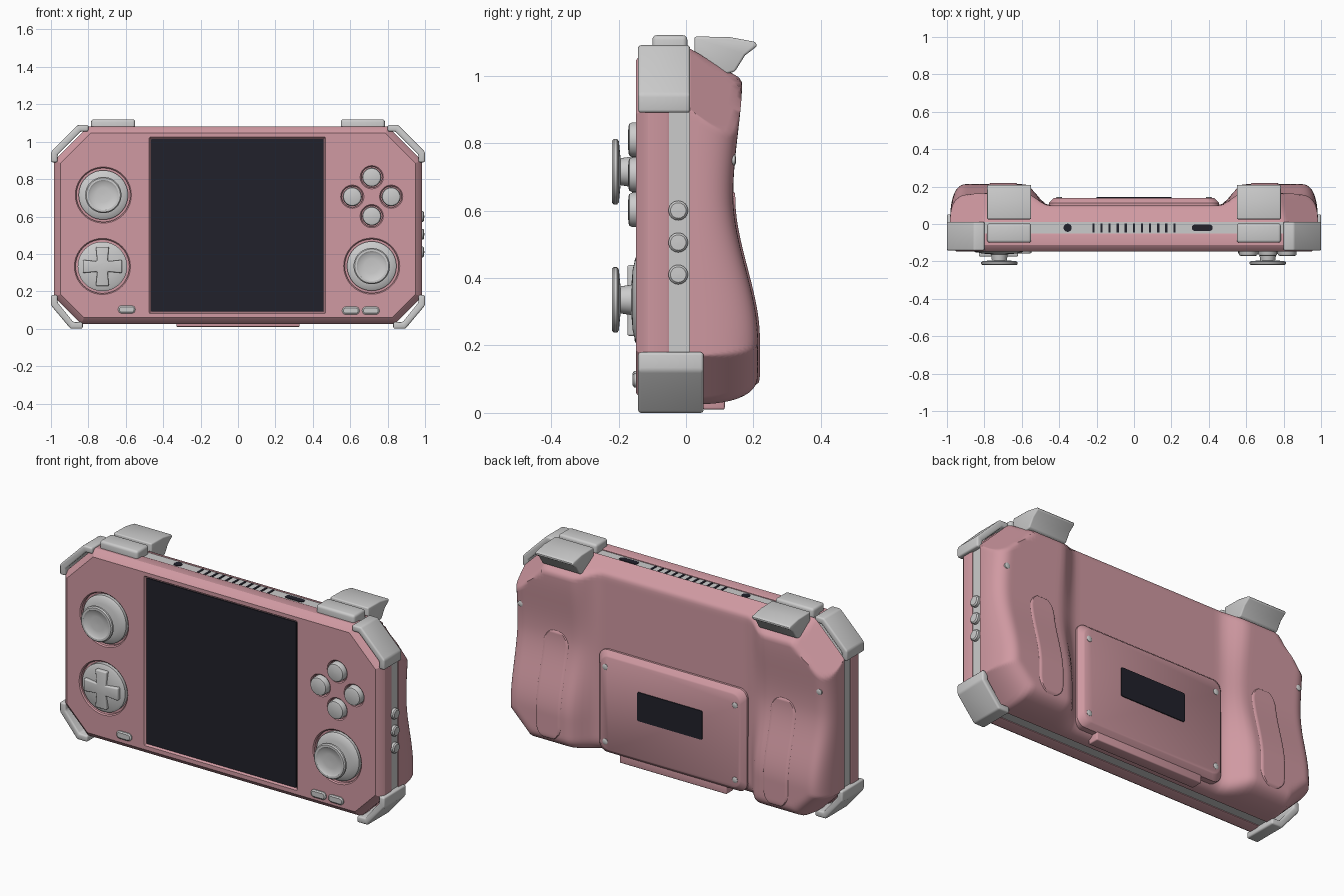
import bpy, bmesh, math
from mathutils import Vector, Matrix

cube = bpy.data.objects.get("Cube")
if cube:
    bpy.data.objects.remove(cube, do_unlink=True)


def material(name, rgb):
    m = bpy.data.materials.new(name)
    m.use_nodes = True
    m.diffuse_color = (*rgb, 1)
    m.node_tree.nodes["Principled BSDF"].inputs["Base Color"].default_value = (*rgb, 1)
    return m


PINK = material("pink plastic", (0.63, 0.32, 0.36))
GREY = material("light grey plastic", (0.6, 0.6, 0.6))
DARK = material("dark glass", (0.015, 0.015, 0.024))

FRONT, BACK = Vector((0, -1, 0)), Vector((0, 1, 0))
SIDE, UP = Vector((1, 0, 0)), Vector((0, 0, 1))
FACE_Y = -0.148                                  # front face plane
HALF, TOP, BOTTOM, CUT_T, CUT_B = 0.983, 1.08, 0.025, 0.18, 0.145


def finish(bm, name, mat, bevel=0.0, angle=35):
    bmesh.ops.recalc_face_normals(bm, faces=bm.faces)
    if bevel:
        sharp = [e for e in bm.edges if e.calc_face_angle(0) > math.radians(30)]
        bmesh.ops.bevel(bm, geom=sharp, offset=bevel, segments=3, profile=0.5,
                        affect='EDGES', clamp_overlap=True)
    me = bpy.data.meshes.new(name)
    bm.to_mesh(me)
    bm.free()
    me.materials.append(mat)
    me.shade_smooth()
    me.set_sharp_from_angle(angle=math.radians(angle))
    ob = bpy.data.objects.new(name, me)
    bpy.context.collection.objects.link(ob)
    return ob


def loft(name, rings, mat, bevel=0.0):
    """Skin closed rings of equal length and cap both ends."""
    bm = bmesh.new()
    vs = [[bm.verts.new(p) for p in r] for r in rings]
    n = len(vs[0])
    for a, b in zip(vs, vs[1:]):
        for i in range(n):
            bm.faces.new((a[i], a[(i + 1) % n], b[(i + 1) % n], b[i]))
    bm.faces.new(vs[0])
    bm.faces.new(vs[-1])
    return finish(bm, name, mat, bevel)


def at_y(outline, y):
    return [(x, y, z) for x, z in outline]


def box(name, lo, hi, mat, bevel=0.0):
    (x0, y0, z0), (x1, y1, z1) = lo, hi
    base = [(x0, z0), (x1, z0), (x1, z1), (x0, z1)]
    return loft(name, [at_y(base, y0), at_y(base, y1)], mat, bevel)


def lathe(name, profile, loc, axis, mat, n=40):
    """Turn (radius, height) points around an axis."""
    rot = UP.rotation_difference(axis).to_matrix()
    rings = []
    for r, h in profile:
        r = max(r, 0.001)
        rings.append([Vector(loc) + rot @ Vector((r * math.cos(math.tau * i / n),
                      r * math.sin(math.tau * i / n), h)) for i in range(n)])
    return loft(name, rings, mat)


def rounded(cx, cz, hx, hz, r, n=6):
    pts = []
    for k, (sx, sz) in enumerate([(1, 1), (-1, 1), (-1, -1), (1, -1)]):
        for i in range(n + 1):
            a = math.pi / 2 * (k + i / n)
            pts.append((cx + sx * (hx - r) + r * math.cos(a),
                        cz + sz * (hz - r) + r * math.sin(a)))
    return pts


def octagon(d=0.0):
    x, t, b = HALF - d, TOP - d, BOTTOM + d
    ct, cb = CUT_T - 0.586 * d, CUT_B - 0.586 * d
    return [(x, b + cb), (x, t - ct), (x - ct, t), (ct - x, t),
            (-x, t - ct), (-x, b + cb), (cb - x, b), (x - cb, b)]


# Front shell, with pockets cut for the screen and controls
shell = loft("front_shell", [at_y(octagon(0.004), -0.05), at_y(octagon(), -0.06),
             at_y(octagon(), -0.112), at_y(octagon(0.008), -0.126),
             at_y(octagon(0.034), FACE_Y)], PINK)
STICKS = [(-0.72, 0.715), (0.715, 0.335)]
DPAD = (-0.725, 0.333)
BUTTONS = [(0.715 + dx, 0.706 + dz) for dx, dz in
           ((0, 0.104), (0, -0.104), (0.104, 0), (-0.104, 0))]
cutters = [loft("screen_cutter", [at_y(rounded(-0.003, 0.553, h, h, 0.006, 2), y)
                for h, y in ((0.464, -0.136), (0.476, -0.155))], PINK)]
for (x, z), r in [(p, 0.144) for p in STICKS + [DPAD]] + [(p, 0.056) for p in BUTTONS]:
    cutters.append(lathe("well_cutter", [(0, -0.025), (r, -0.025), (r, -0.006), (r + 0.01, 0.004),
                   (0, 0.004)], (x, FACE_Y, z), FRONT, PINK))
for c in cutters:
    mod = shell.modifiers.new("pocket", 'BOOLEAN')
    mod.operation, mod.solver, mod.object = 'DIFFERENCE', 'EXACT', c
bpy.context.view_layer.update()
cut_mesh = bpy.data.meshes.new_from_object(shell.evaluated_get(bpy.context.evaluated_depsgraph_get()))
shell.modifiers.clear()
shell.data = cut_mesh
cut_mesh.shade_smooth()
cut_mesh.set_sharp_from_angle(angle=math.radians(25))
for c in cutters:
    bpy.data.objects.remove(c, do_unlink=True)

# Screen and middle band
loft("screen", [at_y(rounded(-0.003, 0.553, 0.461, 0.461, 0.004, 2), y) for y in (-0.134, -0.143)], DARK)
loft("middle_band", [at_y(octagon(0.008), y) for y in (-0.062, 0.014)], GREY)


# Back shell with two swelling grips
def smooth(a, b, v):
    t = min(max((v - a) / (b - a), 0), 1)
    return t * t * (3 - 2 * t)


def back_y(x, z):
    x = abs(x)
    grip = 0.14 + 0.073 * smooth(0.64, 0.22, z) + 0.027 * smooth(0.65, 1.0, z)
    depth = 0.1 + (grip - 0.1) * smooth(0.45, 0.59, x)
    d_top = min(TOP - z, (HALF - x + TOP - z - CUT_T) / math.sqrt(2))
    d_low = min(z - BOTTOM, (HALF - x + z - BOTTOM - CUT_B) / math.sqrt(2))
    t = min(max(min(HALF - x, d_top, d_low) / 0.09, 0), 1)
    y = 0.01 + (depth - 0.01) * (1 - (1 - t) ** 2.5) ** 0.4
    return max(0.01, min(y, 0.012 + 1.7 * d_top))


def surface(name, cols, rows, point):
    bm = bmesh.new()
    g = [[bm.verts.new(point(2 * i / cols - 1, 2 * j / rows - 1)) for j in range(rows + 1)]
         for i in range(cols + 1)]
    for i in range(cols):
        for j in range(rows):
            bm.faces.new((g[i][j], g[i + 1][j], g[i + 1][j + 1], g[i][j + 1]))
    bmesh.ops.holes_fill(bm, edges=[e for e in bm.edges if e.is_boundary], sides=0)
    return finish(bm, name, PINK, angle=50)


def back_point(u, v):
    x = HALF * math.sin(u * math.pi / 2)
    lo = BOTTOM + max(0, abs(x) - HALF + CUT_B)
    hi = TOP - max(0, abs(x) - HALF + CUT_T)
    z = (lo + hi) / 2 + (hi - lo) / 2 * math.sin(v * math.pi / 2)
    return x, back_y(x, z), z


surface("back_shell", 100, 60, back_point)

# Battery cover with label, screws and foot
loft("battery_cover", [at_y(rounded(0, 0.335, 0.455 - d, 0.285 - d, 0.05), y)
     for d, y in ((0, 0.08), (0, 0.112), (0.022, 0.136), (0.028, 0.14))], PINK)
loft("label_plate", [at_y(rounded(0, 0.37, 0.2, 0.08, 0.008, 2), y) for y in (0.138, 0.145)], DARK)
box("bottom_foot", (-0.33, 0.05, 0.01), (0.33, 0.115, 0.07), PINK, 0.006)
SCREW = [(0.016, -0.01), (0.016, 0.002), (0.01, 0.005), (0, 0.005)]

for s, side in ((-1, "right"), (1, "left")):
    for z in (0.12, 0.535):
        lathe(side + "_cover_screw", SCREW, (s * 0.4, 0.14, z), BACK, GREY, 16)
    lathe(side + "_grip_screw", SCREW, (s * 0.92, back_y(0.92, 0.75), 0.75), BACK, GREY, 16)

    # Raised grip pad following the back surface
    def pad_point(u, v, s=s):
        half, r = 0.29, 0.08
        end = max(0, abs(v) * half - half + r)
        w = max(0.004, math.sqrt(max(0, r * r - end * end)))
        x, z = 0.7 + u * w, 0.37 + v * half
        lift = -0.004 if max(abs(u), abs(v)) > 0.99 else 0.006
        return s * x, back_y(x, z) + lift, z
    surface(side + "_grip_pad", 16, 60, pad_point)

    # Corner guards
    guards = (("top", 0.012, [(1, 0.89), (1, 0.945), (0.855, 1.09), (0.80, 1.09),
                              (0.80, 1.055), (0.84, 1.055), (0.965, 0.93), (0.965, 0.89)]),
              ("bottom", 0.052, [(1, 0.18), (1, 0.125), (0.895, 0), (0.83, 0),
                                 (0.83, 0.035), (0.88, 0.035), (0.965, 0.14), (0.965, 0.18)]))
    for where, y1, pts in guards:
        outline = [(s * x, z) for x, z in pts]
        loft(f"{where}_{side}_guard", [at_y(outline, y) for y in (-0.142, y1)], GREY, 0.009)

    # Shoulder button and flared trigger
    x0, x1 = sorted((s * 0.55, s * 0.785))
    box(side + "_shoulder_button", (x0, -0.1, 1.05), (x1, 0.004, 1.12), GREY, 0.014)
    lever = [(0.025, 1.03), (0.025, 1.116), (0.13, 1.114), (0.205, 1.1), (0.212, 1.088),
             (0.175, 1.06), (0.145, 1.012), (0.12, 1.005)]
    loft(side + "_trigger", [[(x, y, z) for y, z in lever] for x in (x0, x1)], GREY, 0.008)

# Thumb sticks
for x, z in STICKS:
    lathe("thumb_stick", [(0.132, -0.03), (0.132, -0.004), (0.125, 0.002), (0.09, 0.01), (0.045, 0.014),
          (0.04, 0.046), (0.09, 0.051), (0.097, 0.056), (0.097, 0.066), (0.091, 0.072),
          (0.08, 0.072), (0.07, 0.065), (0.04, 0.061), (0, 0.06)], (x, FACE_Y, z), FRONT, GREY, 48)

# Direction pad on a shallow dome
lathe("direction_pad_base", [(0.132, -0.03), (0.132, -0.002), (0.12, 0.004), (0.06, 0.01), (0, 0.012)],
      (DPAD[0], FACE_Y, DPAD[1]), FRONT, GREY, 48)
cross = []
for k in range(4):
    turn = Matrix.Rotation(k * math.pi / 2, 2)
    for p in ((0.028, 0.028), (0.035, 0.105), (-0.035, 0.105)):
        q = turn @ Vector(p)
        cross.append((DPAD[0] + q.x, DPAD[1] + q.y))
loft("direction_pad", [at_y(cross, y) for y in (-0.14, -0.174)], GREY, 0.007)

# Face, menu and side buttons
for x, z in BUTTONS:
    lathe("face_button", [(0.051, -0.03), (0.051, 0.012), (0.047, 0.02), (0.038, 0.023), (0, 0.024)],
          (x, FACE_Y, z), FRONT, GREY)
for x, z in ((-0.595, 0.103), (0.603, 0.097), (0.71, 0.097)):
    loft("menu_button", [at_y(rounded(x, z, 0.046 - d, 0.021 - d, 0.02 - d), y)
         for d, y in ((0, -0.14), (0, -0.154), (0.007, -0.159))], GREY)
for z in (0.6, 0.505, 0.41):
    lathe("side_button", [(0.029, -0.02), (0.029, 0.014), (0.023, 0.02), (0, 0.021)],
          (0.975, -0.023, z), SIDE, GREY, 24)

# Top vents and sockets
for i in range(11):
    x = -0.217 + i * 0.0433
    box("vent_slot", (x - 0.006, -0.046, 1.067), (x + 0.006, 0.004, 1.075), DARK)
lathe("audio_socket", [(0.022, 0), (0.022, 0.008)], (-0.355, -0.02, 1.067), UP, DARK, 20)
port = rounded(0.365, -0.02, 0.056, 0.017, 0.016)
loft("charging_port", [[(x, y, z) for x, y in port] for z in (1.067, 1.075)], DARK)
